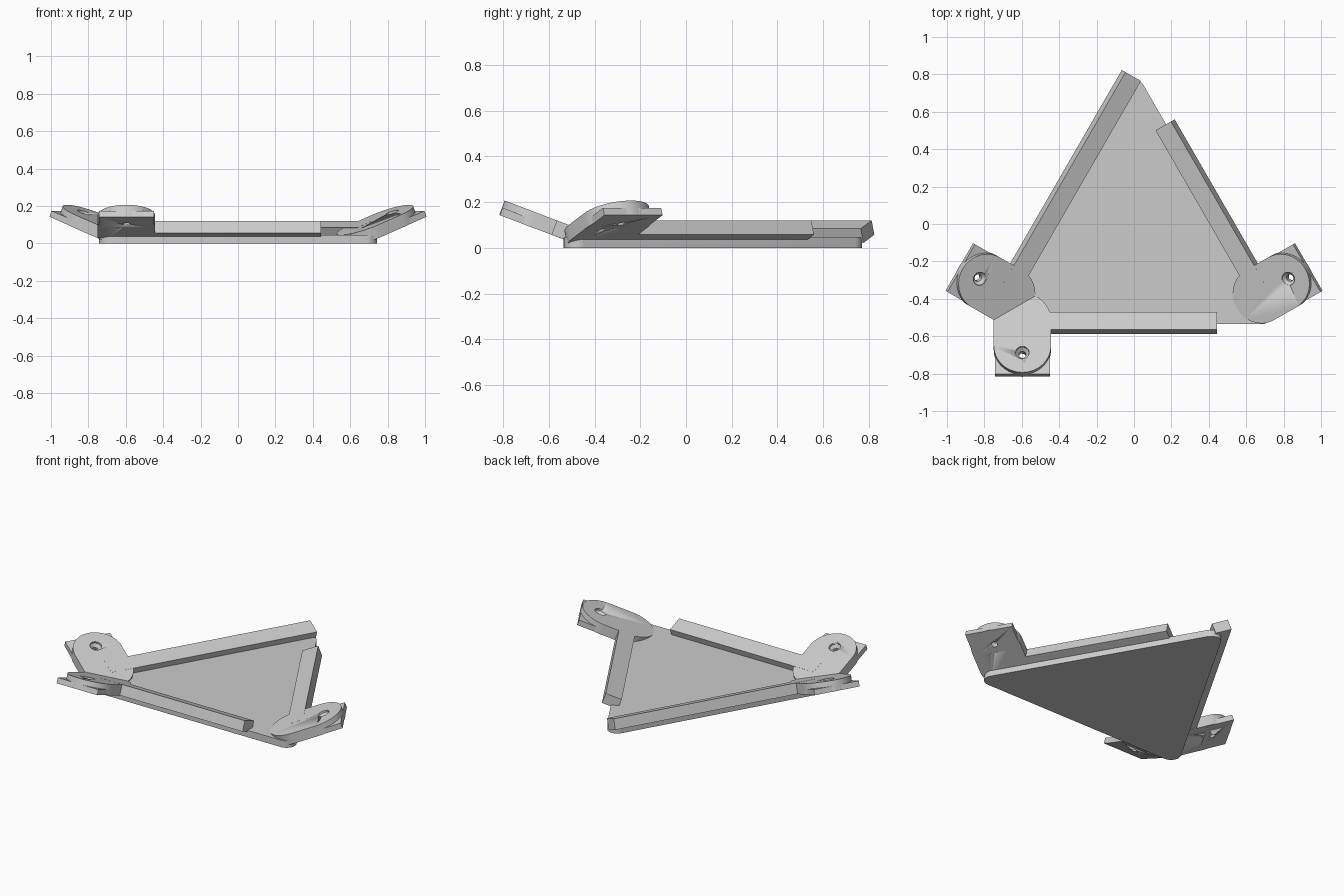
import bpy, bmesh, math
from mathutils import Matrix, Vector

cube = bpy.data.objects.get("Cube")
if cube:
    bpy.data.objects.remove(cube, do_unlink=True)

grey = bpy.data.materials.new("plain_grey")
grey.use_nodes = True
GREY = (0.6, 0.6, 0.6, 1)
grey.diffuse_color = GREY
grey.node_tree.nodes["Principled BSDF"].inputs["Base Color"].default_value = GREY

CENTRE = Matrix.Translation((0, -0.08, 0))
INRADIUS = 0.455
TILT = math.radians(20.9)
MIRROR = Matrix.Scale(-1, 4, (1, 0, 0))
THIRD = Matrix.Rotation(math.radians(120), 4, "Z")
TAB_U, TAB_D, TAB_R = -0.597, 0.57, 0.153


def prism(bm, points, z0, z1):
    """Extrude a flat outline from z0 to z1."""
    face = bm.faces.new([bm.verts.new((x, y, z0)) for x, y in points])
    new = bmesh.ops.extrude_face_region(bm, geom=[face])["geom"]
    verts = [v for v in new if isinstance(v, bmesh.types.BMVert)]
    bmesh.ops.translate(bm, vec=(0, 0, z1 - z0), verts=verts)


def arc(cx, cy, r, start, end, steps):
    return [(cx + r * math.cos(math.radians(start + (end - start) * i / steps)),
             cy + r * math.sin(math.radians(start + (end - start) * i / steps)))
            for i in range(steps + 1)]


def finish(bm, name, matrix, clip=False):
    bm.transform(matrix)
    if clip:  # trim whatever would poke out under the plate
        geom = bm.verts[:] + bm.edges[:] + bm.faces[:]
        cut = bmesh.ops.bisect_plane(bm, geom=geom, plane_co=(0, 0, 0.002),
                                     plane_no=(0, 0, 1), clear_inner=True)
        edges = [e for e in cut["geom_cut"] if isinstance(e, bmesh.types.BMEdge)]
        bmesh.ops.holes_fill(bm, edges=[e for e in edges if e.is_boundary])
    bmesh.ops.recalc_face_normals(bm, faces=bm.faces)
    mesh = bpy.data.meshes.new(name)
    bm.to_mesh(mesh)
    bm.free()
    mesh.materials.append(grey)
    obj = bpy.data.objects.new(name, mesh)
    bpy.context.collection.objects.link(obj)
    bpy.ops.object.select_all(action="DESELECT")
    obj.select_set(True)
    bpy.context.view_layer.objects.active = obj
    bpy.ops.object.shade_smooth_by_angle(angle=math.radians(30))
    return obj


# Triangular plate with rounded corners
fillet = 0.06
outline = []
for angle in (90, 210, 330):
    reach = 2 * (INRADIUS - fillet)
    a = math.radians(angle)
    outline += arc(reach * math.cos(a), reach * math.sin(a), fillet,
                   angle - 60, angle + 60, 8)
bm = bmesh.new()
prism(bm, outline, 0, 0.045)
finish(bm, "base_plate", CENTRE)


def make_rim(name, end, place):
    # Tilted bar, standing a little outside the plate edge
    section = [(0.39, 0.084), (0.485, 0.12), (0.508, 0.057), (0.413, 0.021)]
    bm = bmesh.new()
    prism(bm, section, TAB_U, end)
    to_side = Matrix(((0, 0, 1, 0), (-1, 0, 0, 0), (0, 1, 0, 0), (0, 0, 0, 1)))
    finish(bm, name, CENTRE @ place @ to_side)


def make_tab(name, place):
    # Local frame: x along the edge, y outward up the slope, z off the tab
    out = Vector((0, -math.cos(TILT), math.sin(TILT)))
    up = Vector((0, math.sin(TILT), math.cos(TILT)))
    frame = Matrix.Identity(4)
    for i, axis in enumerate((Vector((1, 0, 0)), out, up)):
        for row in range(3):
            frame[row][i] = axis[row]
    frame.translation = (TAB_U, -TAB_D, 0.152)
    matrix = CENTRE @ place @ frame

    # Rounded lug
    bm = bmesh.new()
    prism(bm, arc(0, 0, TAB_R, 0, 180, 32) + arc(0, -0.147, TAB_R, 180, 360, 32),
          -0.067, 0)
    lug = finish(bm, name + "_lug", matrix, clip=True)

    # Square foot under the outer half of the lug
    w = 0.147
    bm = bmesh.new()
    prism(bm, [(-w, -0.02), (w, -0.02), (w, 0.15), (-w, 0.15)], -0.0675, -0.033)
    foot = finish(bm, name + "_foot", matrix)

    # Countersunk screw hole
    bm = bmesh.new()
    rings = [(0.019, -0.1), (0.019, -0.03), (0.036, -0.012), (0.036, 0.02)]
    loops = [[bm.verts.new((x, y, z)) for x, y in arc(0, 0.04, r, 0, 345, 23)]
             for r, z in rings]
    for low, high in zip(loops, loops[1:]):
        for i in range(len(low)):
            j = (i + 1) % len(low)
            bm.faces.new((low[i], low[j], high[j], high[i]))
    bm.faces.new(loops[0])
    bm.faces.new(loops[-1])
    cutter = finish(bm, name + "_hole_cutter", matrix)
    cutter.hide_render = True
    cutter.display_type = "WIRE"
    for part in (lug, foot):
        mod = part.modifiers.new("screw_hole", "BOOLEAN")
        mod.operation = "DIFFERENCE"
        mod.solver = "EXACT"
        mod.object = cutter
        bpy.context.view_layer.objects.active = part
        bpy.ops.object.modifier_apply(modifier=mod.name)
    bpy.data.objects.remove(cutter, do_unlink=True)


# Three sides: the left side mirrors the right one and has the long rim
for side, end, place in (("front", 0.445, Matrix.Identity(4)),
                         ("left", 0.445, THIRD),
                         ("right", 0.75, MIRROR @ THIRD)):
    make_rim(side + "_rim", end, place)
    make_tab(side + "_tab", place)
